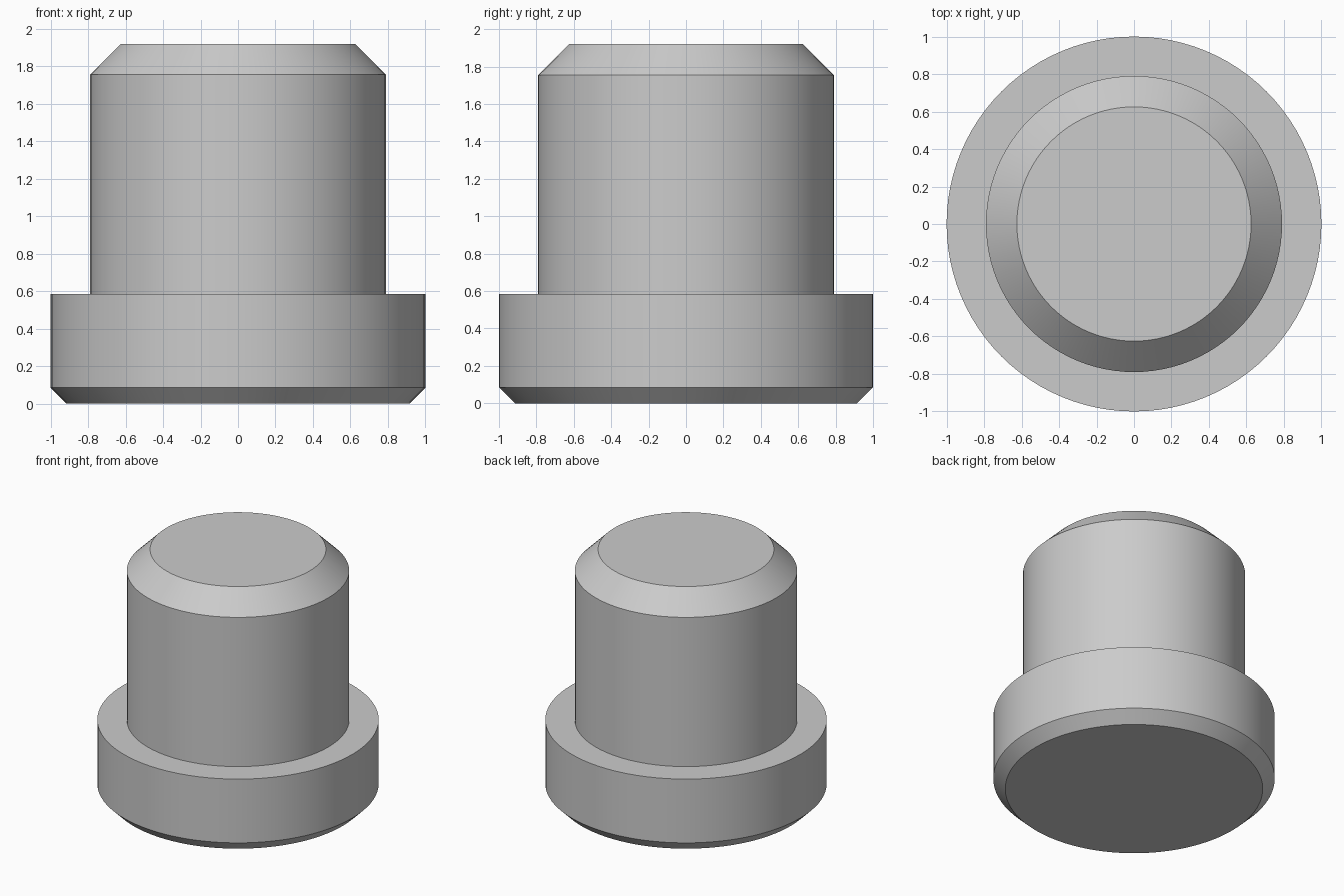
import bpy
import bmesh
import math
from mathutils import Matrix

SEGMENTS = 96

cube = bpy.data.objects.get("Cube")
if cube:
    bpy.data.objects.remove(cube, do_unlink=True)

# Plain grey metal
grey = bpy.data.materials.new("grey_metal")
grey.use_nodes = True
colour = (0.6, 0.6, 0.6, 1.0)
grey.diffuse_color = colour
grey.node_tree.nodes["Principled BSDF"].inputs["Base Color"].default_value = colour


def turned_part(name, profile):
    """Lathe a (radius, height) profile around z and cap both open ends."""
    bm = bmesh.new()
    rings = []
    for radius, height in profile:
        ring = bmesh.ops.create_circle(
            bm, segments=SEGMENTS, radius=radius,
            matrix=Matrix.Translation((0, 0, height)))["verts"]
        rings.append(ring)
    for low, high in zip(rings, rings[1:]):
        for i in range(SEGMENTS):
            j = (i + 1) % SEGMENTS
            bm.faces.new((low[i], low[j], high[j], high[i]))
    bm.faces.new(rings[0])
    bm.faces.new(rings[-1])
    bmesh.ops.recalc_face_normals(bm, faces=bm.faces)
    mesh = bpy.data.meshes.new(name)
    bm.to_mesh(mesh)
    bm.free()
    mesh.materials.append(grey)
    part = bpy.data.objects.new(name, mesh)
    bpy.context.collection.objects.link(part)
    bpy.ops.object.select_all(action='DESELECT')
    part.select_set(True)
    bpy.context.view_layer.objects.active = part
    bpy.ops.object.shade_smooth_by_angle(angle=math.radians(30))
    return part


# One solid turning: chamfered flange, shoulder, shaft and chamfered tip
turned_part("flanged_pin", [
    (0.915, 0.0), (1.0, 0.085), (1.0, 0.585),
    (0.79, 0.585), (0.79, 1.755), (0.625, 1.92),
])
